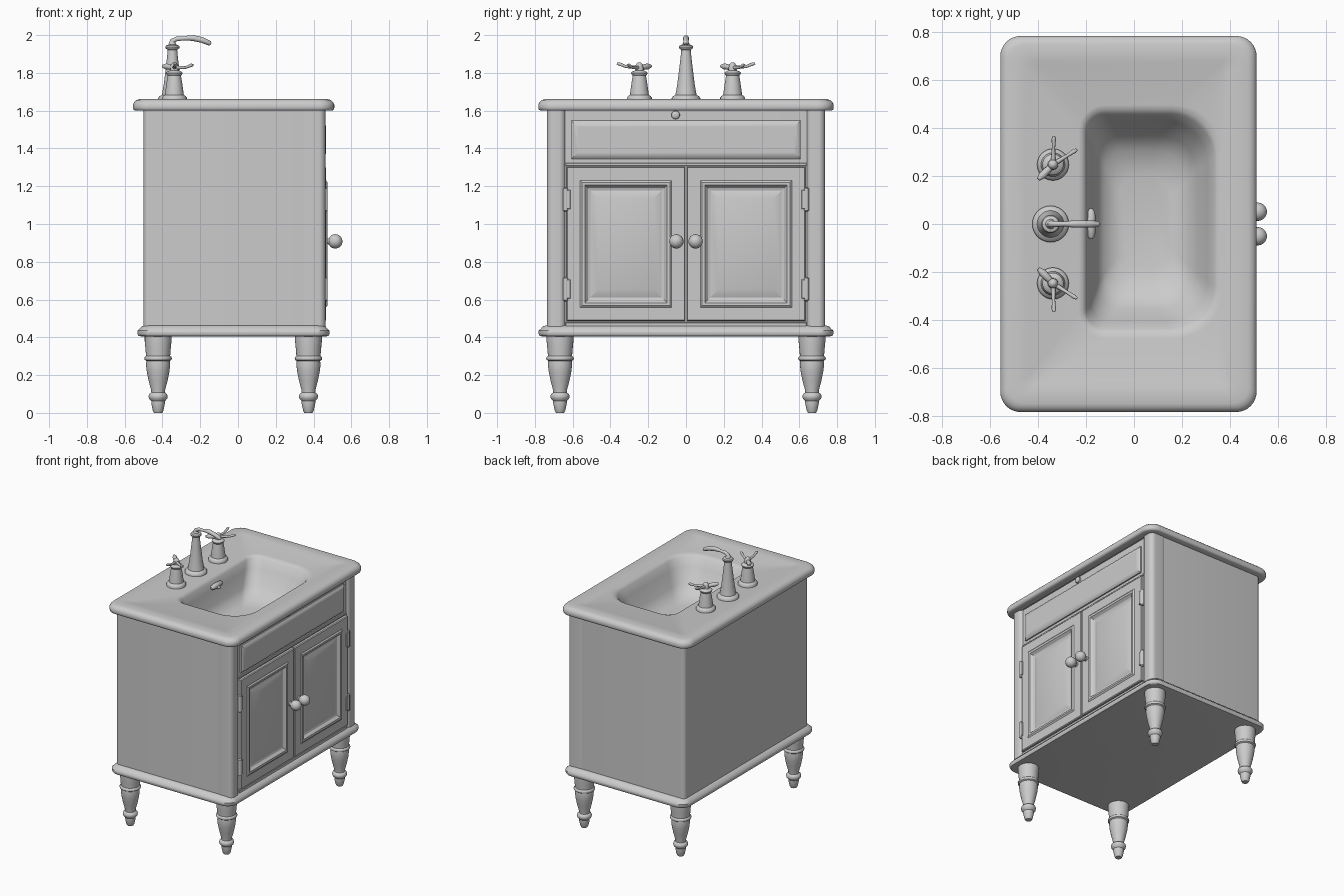
import bpy, bmesh, math
from mathutils import Vector

if "Cube" in bpy.data.objects:
    bpy.data.objects.remove(bpy.data.objects["Cube"])


def loft(name, rings, start=True, end=True, angle=35):
    """Skin a list of equally long closed rings into one object."""
    bm = bmesh.new()
    loops = [[bm.verts.new(p) for p in ring] for ring in rings]
    n = len(loops[0])
    for a, b in zip(loops, loops[1:]):
        for i in range(n):
            j = (i + 1) % n
            bm.faces.new((a[i], a[j], b[j], b[i]))
    if start:
        bm.faces.new(loops[0][::-1])
    if end:
        bm.faces.new(loops[-1])
    bmesh.ops.recalc_face_normals(bm, faces=bm.faces)
    mesh = bpy.data.meshes.new(name)
    bm.to_mesh(mesh)
    bm.free()
    ob = bpy.data.objects.new(name, mesh)
    bpy.context.collection.objects.link(ob)
    bpy.ops.object.select_all(action='DESELECT')
    ob.select_set(True)
    bpy.context.view_layer.objects.active = ob
    bpy.ops.object.shade_smooth_by_angle(angle=math.radians(angle))
    return ob


def rounded(x0, x1, y0, y1, z, front, back=None, seg=8):
    """Rounded rectangle; front radius on the +x side, back on the -x side."""
    back = front if back is None else back
    corners = ((x1 - front, y1 - front, front, 0), (x0 + back, y1 - back, back, 90),
               (x0 + back, y0 + back, back, 180), (x1 - front, y0 + front, front, 270))
    pts = []
    for cx, cy, r, a0 in corners:
        for k in range(seg + 1):
            a = math.radians(a0 + 90 * k / seg)
            pts.append((cx + r * math.cos(a), cy + r * math.sin(a), z))
    return pts


def tube(name, path, radii, sides=16, angle=40):
    """Round section of changing radius swept along a path."""
    path = [Vector(p) for p in path]
    rings = []
    for i, (p, r) in enumerate(zip(path, radii)):
        d = path[min(i + 1, len(path) - 1)] - path[max(i - 1, 0)]
        q = d.to_track_quat('Z', 'Y')
        rings.append([p + q @ Vector((r * math.cos(t), r * math.sin(t), 0))
                      for t in (2 * math.pi * k / sides for k in range(sides))])
    return loft(name, rings, angle=angle)


def lathe(name, x, y, profile, sides=28):
    return tube(name, [(x, y, z) for r, z in profile], [r for r, z in profile], sides)


def panel(name, y0, y1, z0, z1, steps):
    """Panel facing +x made of stepped rectangles (inset, x)."""
    return loft(name, [[(x, y0 + d, z0 + d), (x, y1 - d, z0 + d),
                        (x, y1 - d, z1 - d), (x, y0 + d, z1 - d)] for d, x in steps], angle=20)


# Countertop with rolled edge, shallow dish and sunken basin
edge = [(.06, 1.6), (.012, 1.6), (.003, 1.605), (0, 1.615), (0, 1.632), (.006, 1.645),
        (.018, 1.656), (.035, 1.661), (.105, 1.661), (.125, 1.655)]
top = [rounded(-.556 + d, .51 - d, -.782 + d, .782 - d, z, max(.085 - d * .5, .03))
       for d, z in edge]
top += [rounded(-.23, .37, -.475, .495, 1.654, .20, .11),
        rounded(-.212, .345, -.452, .475, 1.649, .19, .09),
        rounded(-.20, .33, -.435, .458, 1.635, .18, .08),
        rounded(-.183, .305, -.405, .425, 1.58, .17, .08),
        rounded(-.155, .26, -.35, .365, 1.48, .15, .09),
        rounded(-.125, .22, -.295, .305, 1.425, .13, .09),
        rounded(-.06, .15, -.19, .20, 1.40, .09, .07)]
loft("sink_top", top, start=False, angle=50)

# Overflow fitting on the basin wall
tube("overflow_fitting", [(-.178, y, 1.6) for y in (-.062, -.05, 0, .05, .065)],
     [.006, .016, .02, .016, .006])
tube("overflow_knob", [(-.185, 0, 1.59), (-.16, 0, 1.59), (-.148, 0, 1.588)], [.012, .014, .006])

# Cabinet body and corner posts
loft("cabinet_body", [rounded(-.5, .443, -.733, .733, z, .03) for z in (.45, 1.602)], end=False)
for s, side in ((-1, "left"), (1, "right")):
    y0, y1 = sorted((s * .637, s * .736))
    loft(side + "_front_post", [rounded(.33, .463, y0, y1, z, .035) for z in (.455, 1.602)])

# Base moulding
base = [(.02, .405), (.006, .407), (0, .418), (0, .435), (.012, .446), (.022, .458), (.04, .463)]
loft("base_moulding", [rounded(-.532, .485, -.78 + d, .78 - d, z, .075) if d == 0 else
                       rounded(-.532 + d, .485 - d, -.78 + d, .78 - d, z, .075 - d * .5)
                       for d, z in base], angle=50)

# Turned legs
leg = [(.022, 0), (.028, .012), (.036, .05), (.036, .062), (.048, .075), (.051, .088), (.047, .1),
       (.036, .108), (.038, .125), (.050, .17), (.060, .22), (.064, .255), (.062, .275),
       (.071, .281), (.073, .289), (.070, .297), (.064, .302), (.067, .34), (.071, .38), (.071, .41)]
for x, end in ((-.423, "back"), (.373, "front")):
    for y, side in ((-.667, "left"), (.667, "right")):
        lathe(f"{end}_{side}_leg", x, y, leg)

# False drawer and face rails
panel("drawer_front", -.607, .607, 1.345, 1.547,
      [(0, .435), (0, .452), (.008, .458), (.028, .465), (.034, .465)])
panel("middle_rail", -.637, .637, 1.308, 1.322, [(0, .435), (0, .45), (.003, .453)])
panel("bottom_rail", -.637, .637, .455, .48, [(0, .435), (0, .455), (.003, .458)])
tube("lock_rosette", [(x, -.055, 1.577) for x in (.44, .455, .46, .463)], [.023, .022, .016, .008])

# Doors with raised panels, hinges and knobs
door = [(0, .435), (0, .46), (.005, .466), (.072, .466), (.082, .474), (.097, .472),
        (.112, .455), (.126, .451), (.168, .465)]
for s, side in ((-1, "left"), (1, "right")):
    y0, y1 = sorted((s * .004, s * .632))
    panel(side + "_door", y0, y1, .486, 1.303, door)
    for z in (1.13, .655):
        y = s * .637
        tube(side + "_hinge", [(.462, y, z + d) for d in (-.064, -.058, .058, .064)],
             [.006, .013, .013, .006], 12)
        a, b = sorted((s * .612, s * .642))
        panel(side + "_hinge_leaf", a, b, z - .05, z + .05, [(0, .45), (0, .471), (.002, .473)])
    n = 10
    arc = [math.radians(155 - 153 * k / n) for k in range(n + 1)]
    knob = [(.46, .022), (.466, .018), (.472, .014)]
    knob += [(.515 + .038 * math.cos(t), .038 * math.sin(t)) for t in arc]
    tube(side + "_door_knob", [(x, s * .051, .908) for x, r in knob], [r for x, r in knob], 24)

# Faucet body and spout
lathe("faucet_body", -.347, 0,
      [(.076, 1.652), (.076, 1.666), (.07, 1.675), (.056, 1.683), (.053, 1.70), (.046, 1.74),
       (.036, 1.82), (.028, 1.89), (.025, 1.922), (.036, 1.93), (.038, 1.938), (.034, 1.945),
       (.02, 1.95), (.014, 1.962), (.012, 1.975)])
tube("faucet_spout", [(-.358, 0, 1.95), (-.347, 0, 1.968), (-.325, 0, 1.98), (-.285, 0, 1.982),
                      (-.262, 0, 1.985), (-.235, 0, 1.984), (-.19, 0, 1.974), (-.15, 0, 1.957),
                      (-.143, 0, 1.953)],
     [.012, .014, .012, .01, .014, .0155, .015, .013, .006])

# Three-armed taps, mirrored across the spout
for s, side in ((-1, "left"), (1, "right")):
    x, y = -.337, s * .247
    lathe(side + "_tap_body", x, y,
          [(.066, 1.652), (.066, 1.668), (.06, 1.677), (.05, 1.684), (.048, 1.70), (.041, 1.75),
           (.035, 1.785), (.042, 1.793), (.044, 1.80), (.038, 1.807), (.022, 1.813),
           (.02, 1.84), (.012, 1.852), (.004, 1.856)])
    tube(side + "_tap_paddle", [(x, y, 1.826), (-.355, s * .228, 1.83), (-.38, s * .203, 1.834),
                                (-.398, s * .186, 1.836)], [.01, .014, .016, .008], 12)
    for tip in ((-.237, s * .31, 1.842), (-.333, s * .366, 1.85)):
        a, b = Vector((x, y, 1.828)), Vector(tip)
        mid = a.lerp(b, .6) - Vector((0, 0, .008))
        tube(side + "_tap_arm", [a, mid, a.lerp(b, .9), b], [.011, .007, .009, .005], 12)
